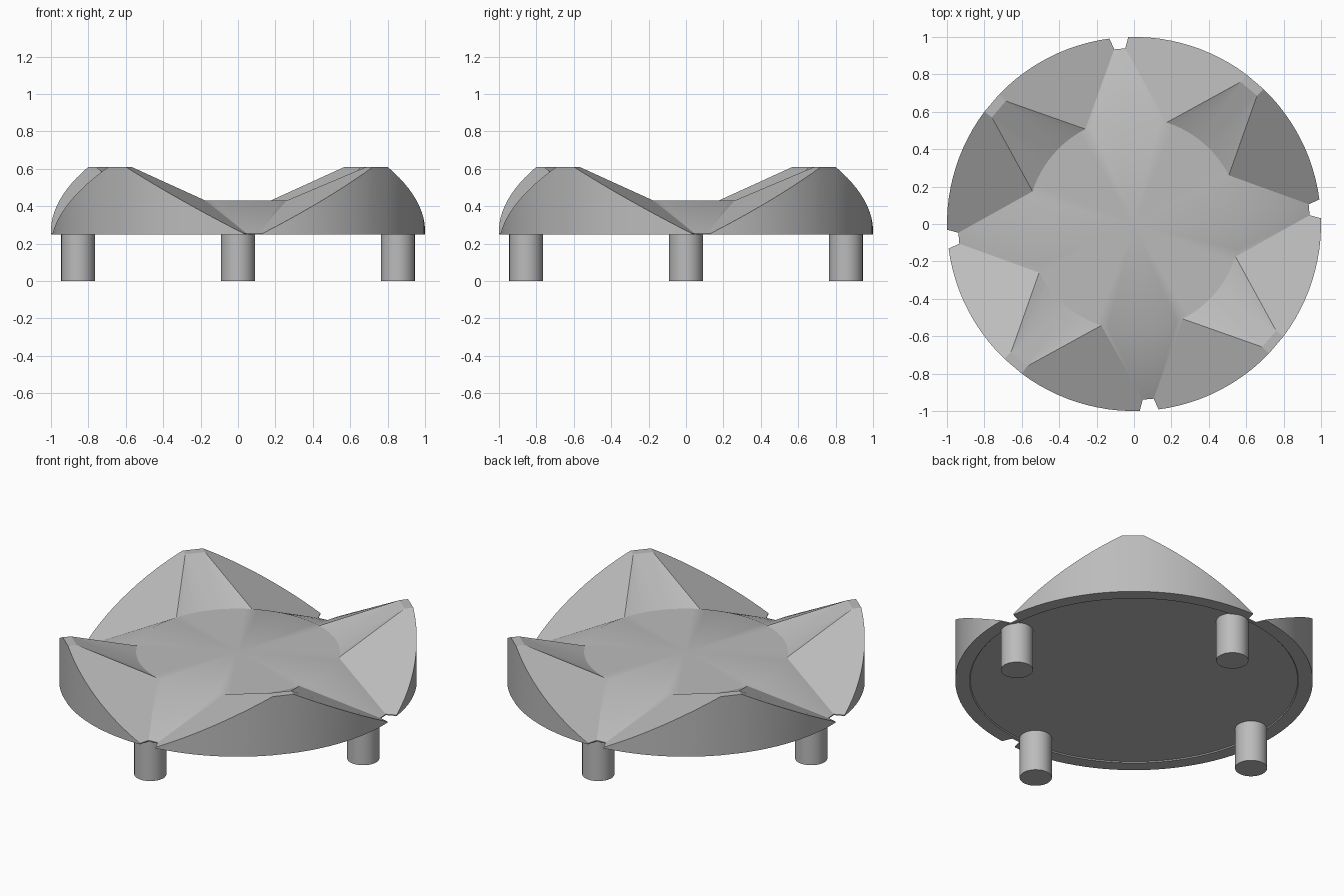
import bpy, bmesh, math
from mathutils import Vector

if "Cube" in bpy.data.objects:
    bpy.data.objects.remove(bpy.data.objects["Cube"])

mat = bpy.data.materials.new("light_grey")
mat.diffuse_color = (0.5, 0.5, 0.5, 1)
mat.use_nodes = True
mat.node_tree.nodes["Principled BSDF"].inputs["Base Color"].default_value = mat.diffuse_color

CENTRE = 49.65              # direction of the first raised petal, degrees
Z_PEAK, Z_DISC, Z_LOW, Z_BASE = 0.61, 0.43, 0.254, 0.248
PEAK, TIP, FOOT, NOTCH = 3.45, 22.5, 42.1, 43.2   # half angles around a petal
N = 12

bm = bmesh.new()


def P(r, deg, z):
    a = math.radians(deg)
    return Vector((r * math.cos(a), r * math.sin(a), z))


def face(pts, smooth=False):
    f = bm.faces.new([bm.verts.new(p) for p in pts])
    f.smooth = smooth


def spread(a, b, n):
    return [a + (b - a) * i / n for i in range(n + 1)]


def rim_height(off):
    # flat slanted cut: height runs straight along the chord from peak to foot
    mid, half = (PEAK + FOOT) / 2, (FOOT - PEAK) / 2
    s = math.sin(math.radians(abs(off) - mid)) / math.sin(math.radians(half))
    return Z_PEAK + (Z_LOW - Z_PEAK) * (s + 1) / 2


def fan_strip(arc, a, b, smooth):
    # triangles joining an arc to the short edge a-b
    h = len(arc) // 2
    for i in range(len(arc) - 1):
        face([arc[i], arc[i + 1], a if i < h else b], smooth)
    face([arc[h], b, a], smooth)


outline = []
for k in range(4):
    c = CENTRE + 90 * k
    pin = {s: P(0.95, c + s * PEAK, Z_PEAK) for s in (-1, 1)}
    # petal side facets
    for s in (-1, 1):
        rim = [P(1, c + s * o, rim_height(o)) for o in spread(PEAK, FOOT, N)]
        face(rim + [P(0.94, c + s * NOTCH, Z_LOW), P(0.57, c + s * TIP, Z_DISC), pin[s]])
    # petal crest and inward slope
    face([P(1, c - PEAK, Z_PEAK), P(1, c + PEAK, Z_PEAK), pin[1], pin[-1]])
    arc = [P(0.57, c + o, Z_DISC) for o in spread(-TIP, TIP, N)]
    fan_strip(arc, pin[-1], pin[1], False)
    # outer wall and notch walls
    offs = spread(-FOOT, -PEAK, N) + spread(PEAK, FOOT, N)
    top = [P(1, c + o, rim_height(o)) for o in offs]
    top = [P(0.94, c - NOTCH, Z_LOW)] + top + [P(0.94, c + NOTCH, Z_LOW),
                                             P(0.94, c + 90 - NOTCH, Z_LOW)]
    for i in range(len(top) - 1):
        a, b = top[i], top[i + 1]
        face([a, b, Vector((b.x, b.y, Z_BASE)), Vector((a.x, a.y, Z_BASE))],
             0 < i < len(top) - 3)
    outline += [Vector((p.x, p.y, Z_BASE)) for p in top[:-1]]
    # sloping star arm and the central disc
    arm = [P(0.57, c + o, Z_DISC) for o in spread(TIP, 90 - TIP, N)]
    fan_strip(arm, P(0.94, c + NOTCH, Z_LOW), P(0.94, c + 90 - NOTCH, Z_LOW), True)
    for ring in (arc, arm):
        for a, b in zip(ring, ring[1:]):
            face([Vector((0, 0, Z_DISC)), a, b], True)

# underside: rim with a shallow recessed floor
angs = [math.degrees(math.atan2(p.y, p.x)) for p in outline]
step = [P(0.92, a, Z_BASE) for a in angs]
floor = [P(0.915, a, Z_BASE + 0.006) for a in angs]
for lo, hi in ((outline, step), (step, floor)):
    for i in range(len(angs)):
        j = (i + 1) % len(angs)
        face([lo[i], lo[j], hi[j], hi[i]])
face(floor)

bmesh.ops.remove_doubles(bm, verts=bm.verts, dist=1e-5)
bmesh.ops.recalc_face_normals(bm, faces=bm.faces)
me = bpy.data.meshes.new("petal_top")
bm.to_mesh(me)
bm.free()
me.materials.append(mat)
bpy.context.collection.objects.link(bpy.data.objects.new("petal_top", me))

# four round legs
for i, name in enumerate(("right", "back", "left", "front")):
    h = 0.256
    bpy.ops.mesh.primitive_cylinder_add(vertices=40, radius=0.09, depth=h,
                                        location=P(0.855, 90 * i, h / 2))
    leg = bpy.context.object
    leg.name = name + "_leg"
    leg.data.materials.append(mat)
    bpy.ops.object.shade_smooth_by_angle(angle=math.radians(40))
